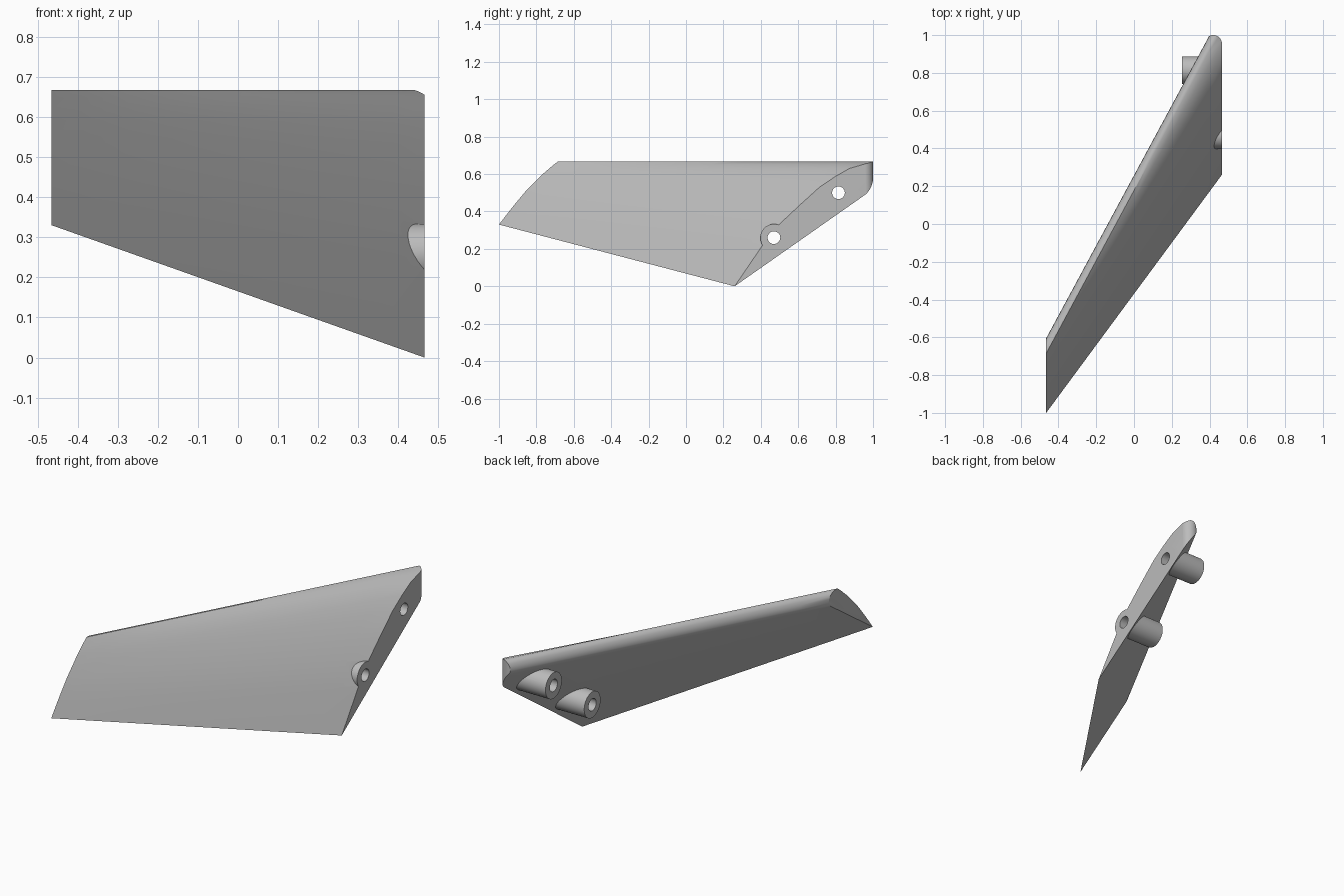
import bpy, bmesh, math
from mathutils import Vector, Matrix

cube = bpy.data.objects.get("Cube")
if cube:
    bpy.data.objects.remove(cube, do_unlink=True)

grey = bpy.data.materials.new("plain grey")
grey.use_nodes = True
colour = (0.5, 0.5, 0.5, 1)
grey.diffuse_color = colour
grey.node_tree.nodes["Principled BSDF"].inputs["Base Color"].default_value = colour

HALF = 0.465


def add_object(name, bm):
    bmesh.ops.recalc_face_normals(bm, faces=bm.faces[:])
    mesh = bpy.data.meshes.new(name)
    bm.to_mesh(mesh)
    bm.free()
    mesh.materials.append(grey)
    ob = bpy.data.objects.new(name, mesh)
    bpy.context.collection.objects.link(ob)
    return ob


def rod(name, y, z, radius, x0, x1):
    """Cylinder lying along x."""
    bm = bmesh.new()
    place = Matrix.Translation(((x0 + x1) / 2, y, z)) @ Matrix.Rotation(math.pi / 2, 4, 'Y')
    bmesh.ops.create_cone(bm, cap_ends=True, segments=40, radius1=radius,
                          radius2=radius, depth=x1 - x0, matrix=place)
    return add_object(name, bm)


# Blade sections (y, z): cambered upper side, then a rounded rear edge
rear = [(-0.08, .667), (-0.055, .666), (-0.035, .661), (-0.017, .649), (-0.005, .633),
        (0, .615), (-0.007, .6), (-0.02, .589)]
narrow = [(-1, .33), (-.95, .395), (-.906, .45), (-.86, .505), (-.81, .555),
          (-.775, .592), (-.74, .622), (-.71, .648)]
wide = [(.26, 0), (.41, .22), (.505, .337), (.607, .433), (.714, .53),
        (.8, .588), (.874, .63), (.96, .655)]
narrow += [(y - .605, z) for y, z in rear]
wide += [(y + 1.12, z) for y, z in rear]

# Loft the blade between the two end sections
bm = bmesh.new()
stations = 12
rings = []
for i in range(stations + 1):
    t = i / stations
    rings.append([bm.verts.new((HALF * (2 * t - 1), a[0] + (b[0] - a[0]) * t,
                                a[1] + (b[1] - a[1]) * t))
                  for a, b in zip(narrow, wide)])
for r, s in zip(rings, rings[1:]):
    for j in range(len(r)):
        k = (j + 1) % len(r)
        bm.faces.new((r[j], r[k], s[k], s[j]))
bm.faces.new(rings[0])
bm.faces.new(rings[-1])

# Trim the long rear corner to an upright rounded end
centre, radius = Vector((0.42, 0.955, 0)), 0.045
for angle in (90, 75, 60, 45, 30, 15, 105, 120, 135):
    n = Vector((math.cos(math.radians(angle)), math.sin(math.radians(angle)), 0))
    cut = bmesh.ops.bisect_plane(bm, geom=bm.verts[:] + bm.edges[:] + bm.faces[:],
                                 plane_co=centre + n * radius, plane_no=n, clear_outer=True)
    rim = [e for e in cut["geom_cut"] if isinstance(e, bmesh.types.BMEdge) and e.is_boundary]
    if rim:
        bmesh.ops.holes_fill(bm, edges=rim, sides=0)
blade = add_object("blade", bm)

# Join the two mounting bosses, then drill them through
mounts = [(.47, .26), (.815, .5)]
tools = [(rod("boss", y, z, .073, .255, HALF), 'UNION') for y, z in mounts]
tools += [(rod("drill", y, z, .034, 0, .6), 'DIFFERENCE') for y, z in mounts]
bpy.context.view_layer.objects.active = blade
for tool, operation in tools:
    tool.hide_render = True
    mod = blade.modifiers.new("mount", 'BOOLEAN')
    mod.operation = operation
    mod.solver = 'EXACT'
    mod.object = tool
    bpy.ops.object.modifier_apply(modifier=mod.name)
for tool, operation in tools:
    bpy.data.objects.remove(tool, do_unlink=True)

bpy.ops.object.select_all(action='DESELECT')
blade.select_set(True)
bpy.ops.object.shade_smooth_by_angle(angle=math.radians(32))
